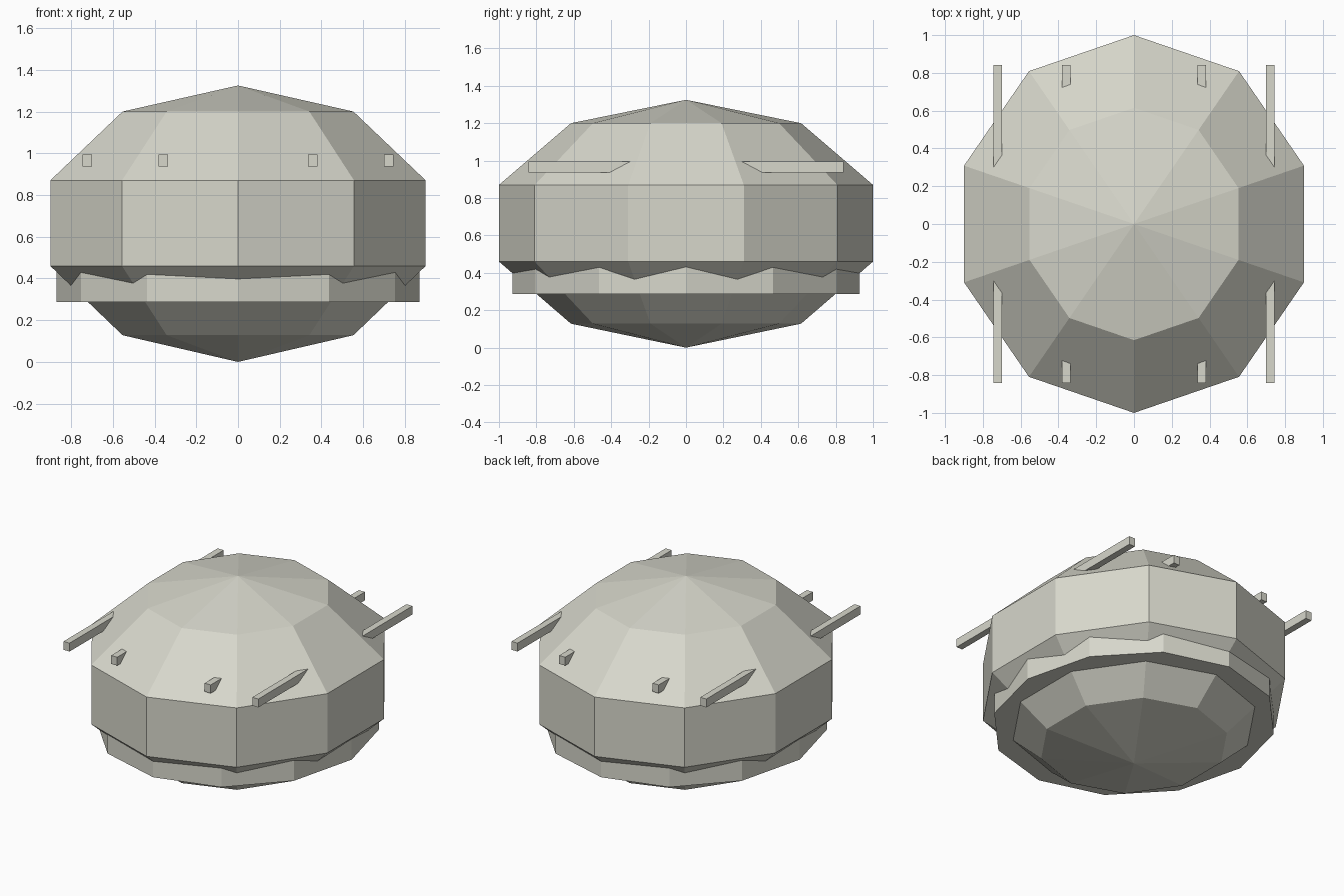
import bpy, bmesh, math

if "Cube" in bpy.data.objects:
    bpy.data.objects.remove(bpy.data.objects["Cube"])

hull_grey = bpy.data.materials.new("warm_grey")
hull_grey.diffuse_color = (0.68, 0.68, 0.60, 1)
hull_grey.use_nodes = True
hull_grey.node_tree.nodes["Principled BSDF"].inputs["Base Color"].default_value = hull_grey.diffuse_color


def finish(name, bm):
    bmesh.ops.recalc_face_normals(bm, faces=bm.faces)
    me = bpy.data.meshes.new(name)
    bm.to_mesh(me)
    bm.free()
    me.materials.append(hull_grey)
    ob = bpy.data.objects.new(name, me)
    bpy.context.collection.objects.link(ob)
    return ob


def lathe(name, sides, rx, ry, profile):
    """Elliptical faceted solid; profile is (scale, z), scale 0 is a pole."""
    bm = bmesh.new()
    rings = []
    for s, z in profile:
        if s == 0:
            rings.append([bm.verts.new((0, 0, z))] * sides)
        else:
            angles = [math.pi / 2 + 2 * math.pi * i / sides for i in range(sides)]
            rings.append([bm.verts.new((rx * s * math.cos(a), ry * s * math.sin(a), z))
                          for a in angles])
    for low, high in zip(rings, rings[1:]):
        for i in range(sides):
            j = (i + 1) % sides
            quad = [low[i], low[j], high[j], high[i]]
            bm.faces.new(list(dict.fromkeys(quad)))
    for ring in (rings[0], rings[-1]):
        if ring[0] is not ring[1]:
            bm.faces.new(ring)
    return finish(name, bm)


# Faceted hull: ten sides, straight band between two domes
lathe("hull", 10, 0.946, 1.0,
      [(0, 0), (0.615, 0.128), (1, 0.46), (1, 0.87), (0.615, 1.2), (0, 1.325)])

# Twelve-sided collar under the band
lathe("collar", 12, 0.87, 0.928, [(1, 0.288), (1, 0.45)])

# Four long bars running front to back through the hull
for label, x in (("inner", 0.358), ("outer", 0.722)):
    for side, sign in (("left", -1), ("right", 1)):
        bm = bmesh.new()
        bmesh.ops.create_cube(bm, size=1)
        for v in bm.verts:
            v.co = (v.co.x * 0.046 + sign * x, v.co.y * 1.684, v.co.z * 0.058 + 0.966)
        finish(f"{label}_bar_{side}", bm)
